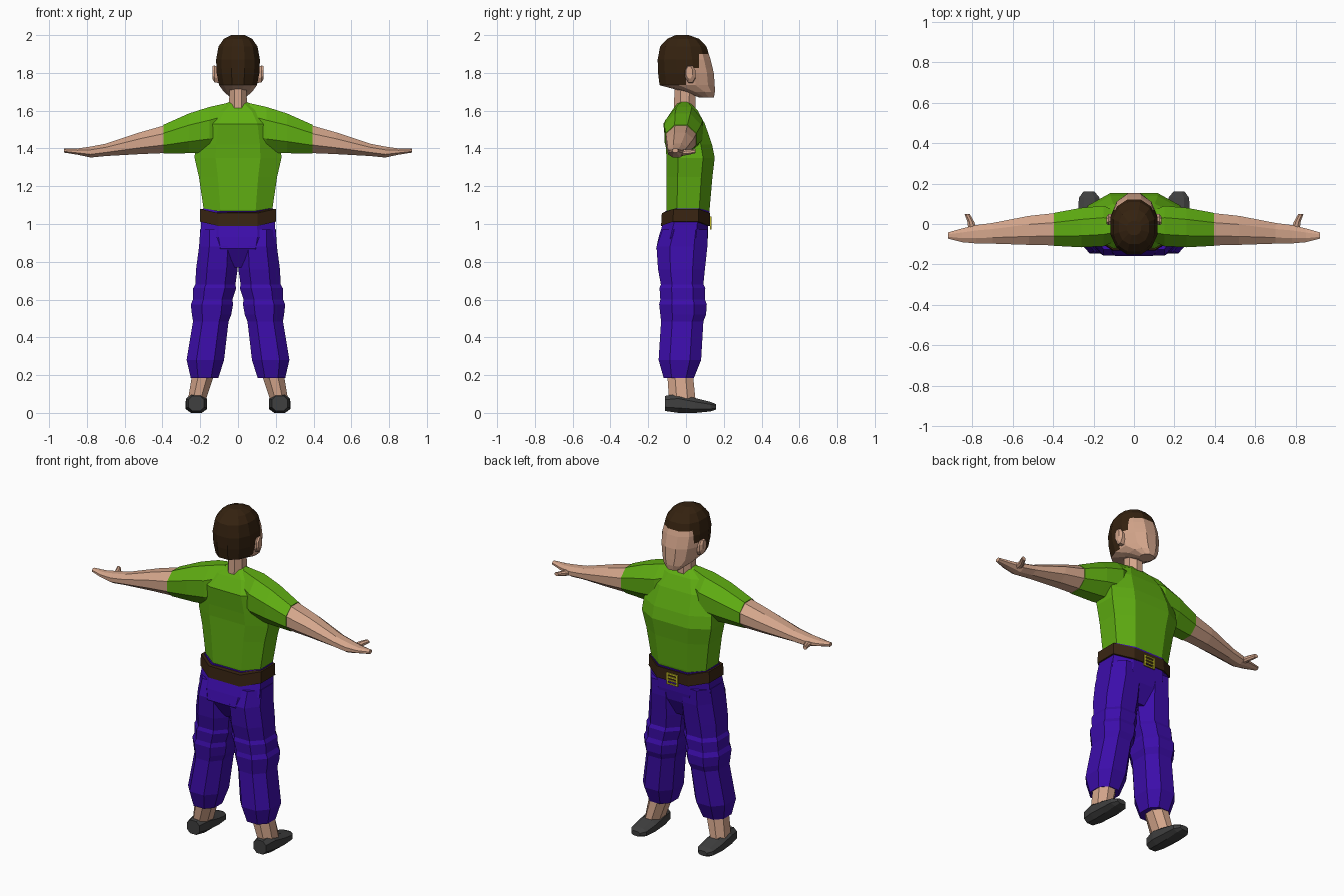
import bpy, bmesh
from math import cos, sin, pi
from mathutils import Vector, Matrix

default_cube = bpy.data.objects.get("Cube")
if default_cube:
    bpy.data.objects.remove(default_cube, do_unlink=True)


def make_material(name, red, green, blue):
    material = bpy.data.materials.new(name)
    material.use_nodes = True
    colour = (red, green, blue, 1)
    material.diffuse_color = colour
    material.node_tree.nodes["Principled BSDF"].inputs["Base Color"].default_value = colour
    return material


skin = make_material("skin", .66, .38, .26)
green = make_material("shirt green", .115, .42, .006)
blue = make_material("trouser blue", .045, .004, .4)
brown = make_material("hair brown", .035, .016, .005)
leather = make_material("belt brown", .04, .018, .006)
grey = make_material("shoe grey", .05, .05, .05)
yellow = make_material("buckle yellow", .55, .5, .02)


def finish(bm, name, materials, mirror=False):
    """Turn a bmesh into a flat shaded object, optionally mirrored across x."""
    bmesh.ops.recalc_face_normals(bm, faces=bm.faces)
    mesh = bpy.data.meshes.new(name)
    bm.to_mesh(mesh)
    bm.free()
    for material in materials:
        mesh.materials.append(material)
    part = bpy.data.objects.new(name, mesh)
    bpy.context.collection.objects.link(part)
    if mirror:
        part.modifiers.new("mirror", "MIRROR").use_axis = (True, False, False)
    return part


def signed_power(value, power):
    return (1 if value > 0 else -1) * abs(value) ** power


def loft_mesh(rings, axis, sides=8, power=1.0):
    """Rings are (position on axis, low u, high u, low v, high v)."""
    bm = bmesh.new()
    loops = []
    for position, u_low, u_high, v_low, v_high in rings:
        loop = []
        for i in range(sides):
            angle = 2 * pi * (i + .5) / sides
            scale = cos(pi / sides)
            u = signed_power(cos(angle) / scale, power)
            v = signed_power(sin(angle) / scale, power)
            point = [(u_low + u_high) / 2 + u * (u_high - u_low) / 2,
                     (v_low + v_high) / 2 + v * (v_high - v_low) / 2]
            point.insert(axis, position)
            loop.append(bm.verts.new(point))
        loops.append(loop)
    for lower, upper in zip(loops, loops[1:]):
        for i in range(sides):
            j = (i + 1) % sides
            bm.faces.new((lower[i], lower[j], upper[j], upper[i]))
    bm.faces.new(loops[0])
    bm.faces.new(loops[-1])
    return bm


def loft(name, material, rings, axis=2, mirror=False, power=1.0, rise=0.0):
    bm = loft_mesh(rings, axis, power=power)
    for vert in bm.verts:
        vert.co.z += rise * abs(vert.co.x)
    return finish(bm, name, [material], mirror)


def centred(rings):
    """Expand (z, half width, back, front) to full rings."""
    return [(z, -half, half, back, front) for z, half, back, front in rings]


# Head: one skull, cut along the hairline and coloured by region
head = loft_mesh(centred([
    (1.67, .04, .07, .148), (1.7, .075, -.01, .153), (1.735, .1, -.14, .152),
    (1.8, .113, -.148, .147), (1.87, .116, -.15, .13), (1.94, .103, -.137, .108),
    (1.98, .075, -.1, .07), (2, .035, -.055, .015)]), axis=2, sides=12, power=.9)
forehead, temple, sideburn, ear_line = 1.9, 1.825, .07, 0
for point, normal in (((0, 0, forehead), (0, 0, 1)), ((0, 0, temple), (0, 0, 1)),
                      ((0, sideburn, 0), (0, 1, 0)), ((0, ear_line, 0), (0, 1, 0))):
    bmesh.ops.bisect_plane(head, geom=head.verts[:] + head.edges[:] + head.faces[:],
                           plane_co=Vector(point), plane_no=Vector(normal))
for face in head.faces:
    centre = face.calc_center_median()
    is_hair = (centre.z > forehead
               or (centre.z > temple and centre.y < sideburn)
               or (centre.z > 1.737 and centre.y < ear_line))
    face.material_index = int(is_hair)
finish(head, "head", [skin, brown])

loft("ear", skin, [(.095, .005, .05, 1.745, 1.82), (.125, -.005, .05, 1.75, 1.84),
                   (.136, 0, .035, 1.77, 1.835)], axis=0, mirror=True)
loft("neck", skin, centred([(1.58, .048, -.065, .05), (1.74, .045, -.06, .05)]))

# Shirt
loft("shirt_body", green, centred([
    (1, .17, -.1, .11), (1.08, .182, -.103, .125), (1.25, .207, -.103, .14),
    (1.35, .23, -.103, .152), (1.42, .225, -.108, .138), (1.53, .2, -.12, .1),
    (1.6, .14, -.075, .062), (1.645, .05, -.04, .02)]), power=.75)
loft("sleeve", green, [
    (.06, -.07, .05, 1.42, 1.64), (.15, -.11, .09, 1.38, 1.62),
    (.26, -.115, .08, 1.375, 1.585), (.395, -.108, .055, 1.372, 1.525)],
    axis=0, mirror=True)

# Bare arm, mitten hand and thumb
loft("forearm_and_hand", skin, [
    (.38, -.106, .055, 1.376, 1.525), (.52, -.103, .04, 1.37, 1.485),
    (.7, -.097, .005, 1.36, 1.425), (.78, -.096, -.005, 1.352, 1.41),
    (.85, -.09, -.022, 1.367, 1.4), (.92, -.072, -.042, 1.378, 1.4)],
    axis=0, mirror=True)
loft("thumb", skin, [(-.03, .775, .82, 1.362, 1.392), (.01, .79, .823, 1.365, 1.395),
                     (.05, .812, .838, 1.375, 1.396)], axis=1, mirror=True)

# Trousers: waistband, seat and baggy legs with knee folds
loft("waistband", blue, centred([(.95, .19, -.12, .112), (1.05, .185, -.11, .126)]),
     power=.75, rise=.18)
loft("trouser_seat", blue, centred([
    (.77, .05, -.1, .06), (.87, .18, -.158, .108), (.93, .2, -.145, .116),
    (1.01, .195, -.12, .118)]), power=.75)
loft("trouser_leg", blue, [
    (.97, .01, .2, -.125, .115), (.88, 0, .206, -.156, .113), (.76, .002, .222, -.148, .1),
    (.68, .014, .226, -.133, .092), (.66, .01, .237, -.14, .102),
    (.6, .03, .238, -.136, .1), (.575, .026, .25, -.142, .11),
    (.52, .036, .244, -.136, .106), (.485, .05, .238, -.132, .092),
    (.28, .074, .272, -.145, .08), (.185, .104, .25, -.118, .042)],
    mirror=True, power=.85)

# Belt and its barred buckle
loft("belt", leather, centred([(.966, .202, -.132, .128), (1.034, .2, -.128, .128)]),
     power=.75, rise=.23)
buckle = bmesh.new()
bars = [(0, offset, .07, .008) for offset in (-.03, -.01, .01, .03)]
bars += [(offset, 0, .01, .068) for offset in (-.032, .032)]
for x, z, width, height in bars:
    place = Matrix.Translation((x, .13, 1.005 + z))
    bmesh.ops.create_cube(buckle, size=1,
                          matrix=place @ Matrix.Diagonal((width, .008, height, 1)))
finish(buckle, "belt_buckle", [yellow])

# Ankles and shoes
loft("ankle", skin, [(.22, .12, .24, -.1, .035), (.07, .17, .265, -.09, .05)], mirror=True)
loft("shoe", grey, [
    (-.11, .18, .262, .01, .09), (-.04, .165, .275, 0, .102), (.05, .164, .277, 0, .078),
    (.13, .17, .272, .008, .058), (.16, .195, .25, .018, .046)],
    axis=1, mirror=True, power=.8)
